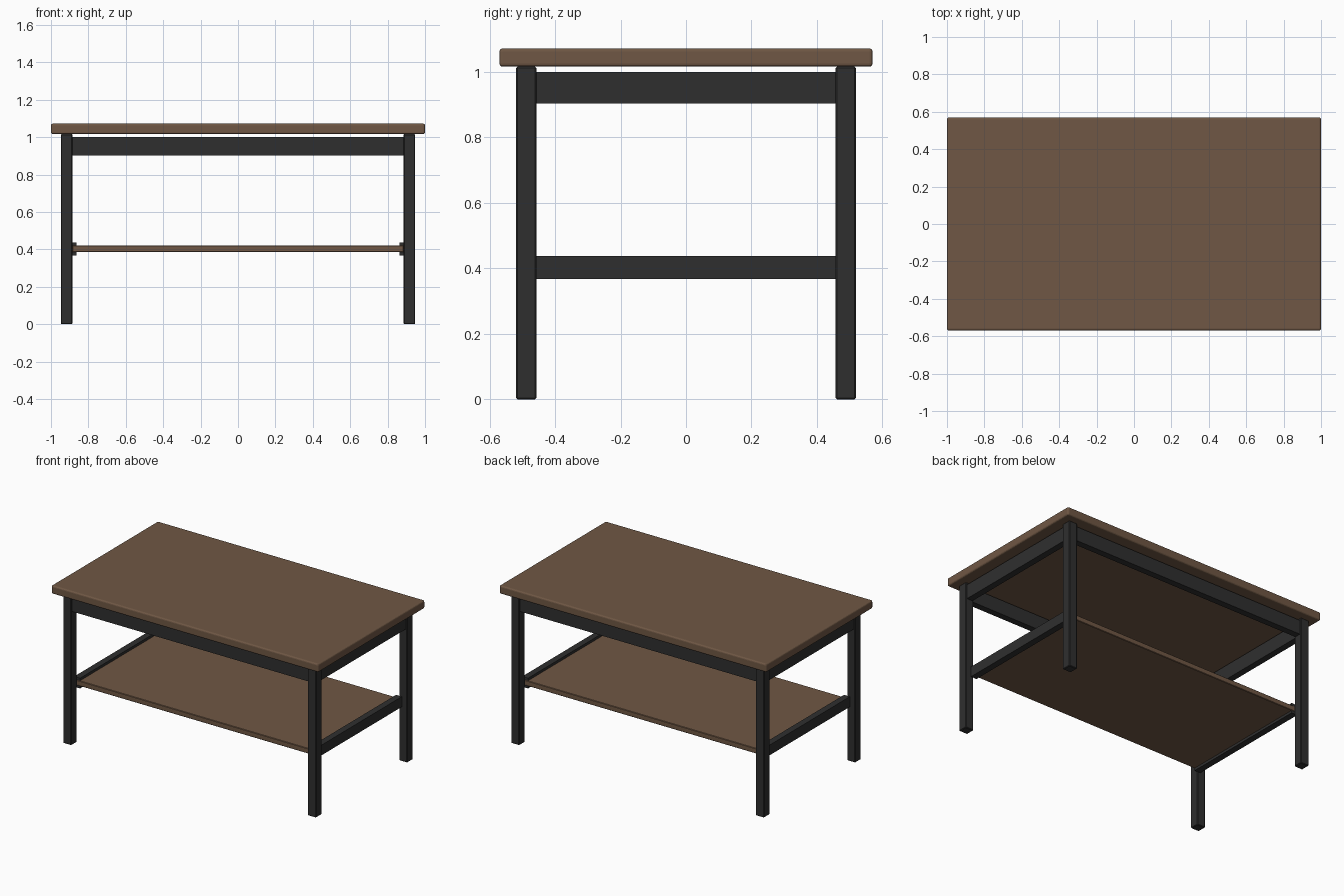
import bpy
import bmesh

if "Cube" in bpy.data.objects:
    bpy.data.objects.remove(bpy.data.objects["Cube"])


def material(name, color):
    m = bpy.data.materials.new(name)
    m.diffuse_color = (*color, 1.0)
    m.use_nodes = True
    m.node_tree.nodes["Principled BSDF"].inputs["Base Color"].default_value = m.diffuse_color
    return m


wood = material("brown_wood", (0.16, 0.096, 0.058))
metal = material("dark_metal", (0.028, 0.028, 0.028))


def box(name, x, y, z, mat, bevel=0.0, segments=1):
    """Box from (min, max) ranges on each axis, with optional bevelled edges."""
    bm = bmesh.new()
    bmesh.ops.create_cube(bm, size=1.0)
    for v in bm.verts:
        v.co = [(r[0] + r[1]) / 2 + c * (r[1] - r[0]) for c, r in zip(v.co, (x, y, z))]
    if bevel:
        bmesh.ops.bevel(bm, geom=bm.edges[:], offset=bevel, segments=segments,
                        profile=0.5, affect='EDGES')
    mesh = bpy.data.meshes.new(name)
    bm.to_mesh(mesh)
    bm.free()
    mesh.materials.append(mat)
    ob = bpy.data.objects.new(name, mesh)
    bpy.context.collection.objects.link(ob)
    return ob


def span(side, a, b):
    """Range a..b mirrored to the given side (+1 or -1)."""
    return tuple(sorted((side * a, side * b)))


LEG_X = (0.885, 0.947)
LEG_Y = (0.457, 0.519)

# Tabletop and lower shelf
box("tabletop", (-1, 1), (-0.57, 0.57), (1.016, 1.072), wood, 0.01, 3)
box("lower_shelf", (-0.885, 0.885), (-0.46, 0.46), (0.385, 0.42), wood, 0.003)

for sx, side in ((-1, "left"), (1, "right")):
    # Square legs
    for sy, end in ((-1, "front"), (1, "back")):
        box(f"{end}_{side}_leg", span(sx, *LEG_X), span(sy, *LEG_Y),
            (0, 1.016), metal, 0.004)
    # Side apron and shelf support rail between the legs
    box(f"{side}_apron", span(sx, 0.894, 0.938), (-0.457, 0.457), (0.903, 1.0), metal)
    box(f"{side}_shelf_rail", span(sx, 0.863, 0.907), (-0.457, 0.457), (0.368, 0.437), metal)

# Long aprons
for sy, end in ((-1, "front"), (1, "back")):
    box(f"{end}_apron", (-0.885, 0.885), span(sy, 0.466, 0.51), (0.903, 1.0), metal)
